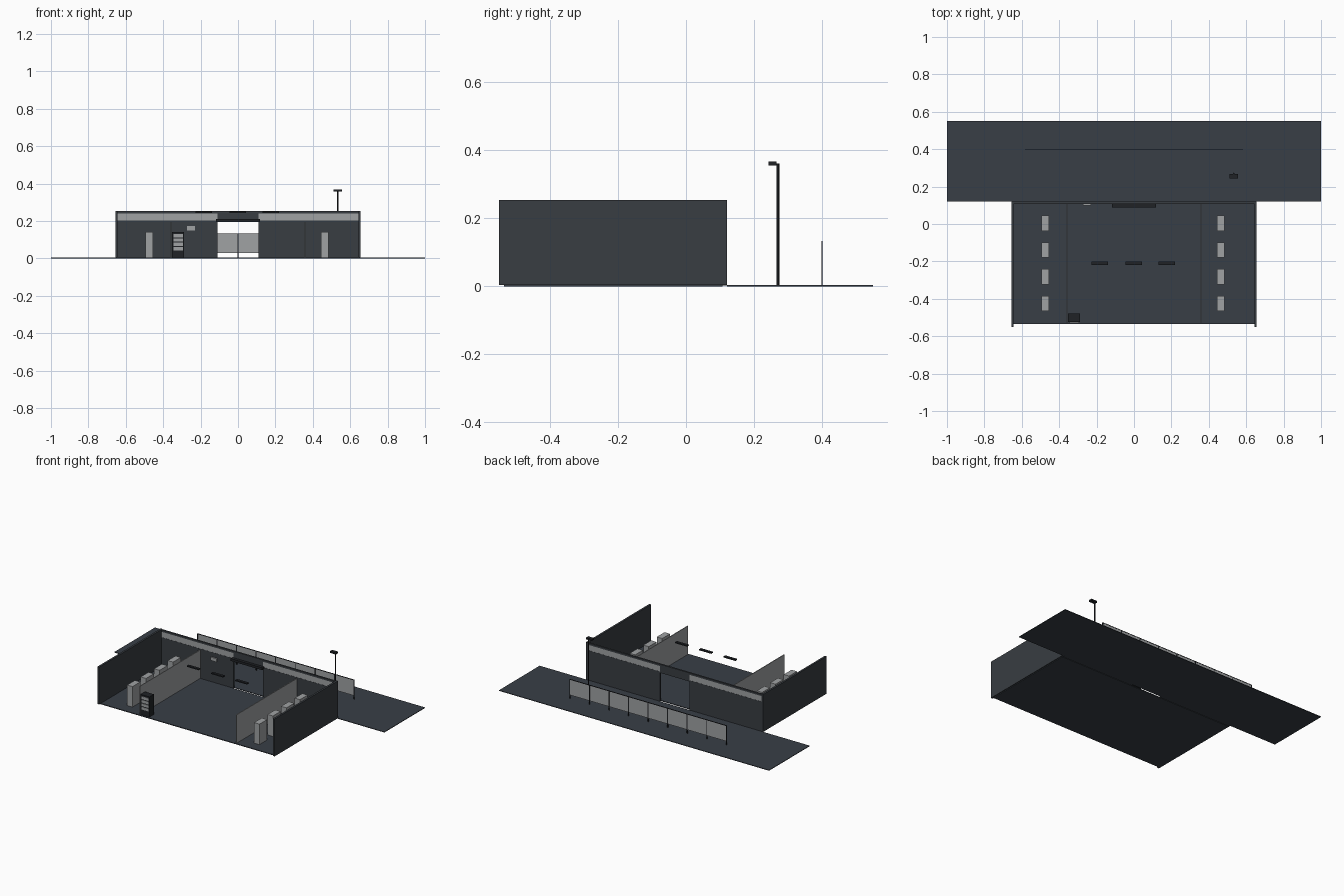
import bpy

if "Cube" in bpy.data.objects:
    bpy.data.objects.remove(bpy.data.objects["Cube"])


def mat(name, rgb):
    m = bpy.data.materials.new(name)
    m.diffuse_color = (*rgb, 1)
    m.use_nodes = True
    m.node_tree.nodes["Principled BSDF"].inputs["Base Color"].default_value = m.diffuse_color
    return m


SLATE = mat("dark slate floor", (0.040, 0.049, 0.062))
WALL = mat("charcoal wall", (0.040, 0.047, 0.054))
BLACK = mat("near black metal", (0.014, 0.016, 0.019))
GREY = mat("light grey panel", (0.35, 0.36, 0.37))


def box(name, x, y, z, m):
    """Box from (min, max) ranges on each axis."""
    bpy.ops.mesh.primitive_cube_add(size=1, location=[(a + b) / 2 for a, b in (x, y, z)])
    o = bpy.context.object
    o.name = name
    o.scale = [b - a for a, b in (x, y, z)]
    bpy.ops.object.transform_apply(location=False, rotation=False, scale=True)
    o.data.materials.append(m)
    return o


def tube(name, x, y, z0, z1, r):
    bpy.ops.mesh.primitive_cylinder_add(vertices=8, radius=r, depth=z1 - z0,
                                        location=(x, y, (z0 + z1) / 2))
    o = bpy.context.object
    o.name = name
    o.data.materials.append(BLACK)
    return o


# Floors: room and rear terrace
box("room_floor", (-0.65, 0.65), (-0.535, 0.107), (0, 0.005), SLATE)
box("terrace_floor", (-1, 1), (0.12, 0.55), (0, 0.004), SLATE)

for s, side in ((-1, "left"), (1, "right")):
    def xr(a, b):
        return sorted((s * a, s * b))

    # Outer side walls and the matching half of the back wall
    box(side + "_side_wall", xr(0.643, 0.656), (-0.55, 0.12), (0.004, 0.254), WALL)
    box(side + "_back_wall", xr(0.11, 0.643), (0.108, 0.12), (0.002, 0.203), WALL)
    # High window strip with top frame
    box(side + "_window_strip", xr(0.11, 0.643), (0.109, 0.119), (0.203, 0.24), GREY)
    box(side + "_window_top_frame", xr(0.11, 0.643), (0.108, 0.12), (0.24, 0.252), WALL)
    # Interior partition
    box(side + "_partition", xr(0.355, 0.36), (-0.53, 0.108), (0.005, 0.195), GREY)
    # Row of upright cabinets
    cx = -0.475 if s < 0 else 0.465
    for i in range(4):
        cy = 0.004 - 0.143 * i
        box(f"{side}_cabinet_{i + 1}", (cx - 0.02, cx + 0.02),
            (cy - 0.041, cy + 0.041), (0.005, 0.142), GREY)

# Doorway header and shutter housing
box("door_header", (-0.11, 0.11), (0.108, 0.12), (0.195, 0.252), WALL)
box("door_shutter_housing", (-0.117, 0.117), (0.088, 0.108), (0.193, 0.209), BLACK)

# Hanging ceiling lamps
for i, x in enumerate((-0.182, -0.002, 0.176)):
    box(f"ceiling_lamp_{i + 1}", (x - 0.044, x + 0.044), (-0.218, -0.2), (0.241, 0.249), BLACK)

# Display case with lit shelves
box("display_case", (-0.354, -0.288), (-0.525, -0.478), (0.005, 0.14), BLACK)
for i in range(4):
    z = 0.042 + 0.0235 * i
    box(f"display_shelf_{i + 1}", (-0.345, -0.294), (-0.528, -0.525), (z, z + 0.018), GREY)

# Small wall plate
box("wall_plate", (-0.273, -0.231), (0.1, 0.108), (0.15, 0.172), GREY)

# Terrace railing
N, HALF, STEP = 8, 0.58, 0.145
for i in range(N + 1):
    x = -HALF + i * STEP
    box(f"railing_post_{i + 1}", (x - 0.003, x + 0.003), (0.398, 0.402), (0.004, 0.132), BLACK)
    if i < N:
        box(f"railing_panel_{i + 1}", (x + 0.003, x + STEP - 0.003), (0.399, 0.401),
            (0.028, 0.13), GREY)
box("railing_top_rail", (-HALF, HALF), (0.398, 0.402), (0.13, 0.134), BLACK)

# Terrace lamp
tube("lamp_post", 0.533, 0.27, 0.004, 0.362, 0.0045)
box("lamp_head", (0.511, 0.555), (0.242, 0.266), (0.356, 0.367), BLACK)
